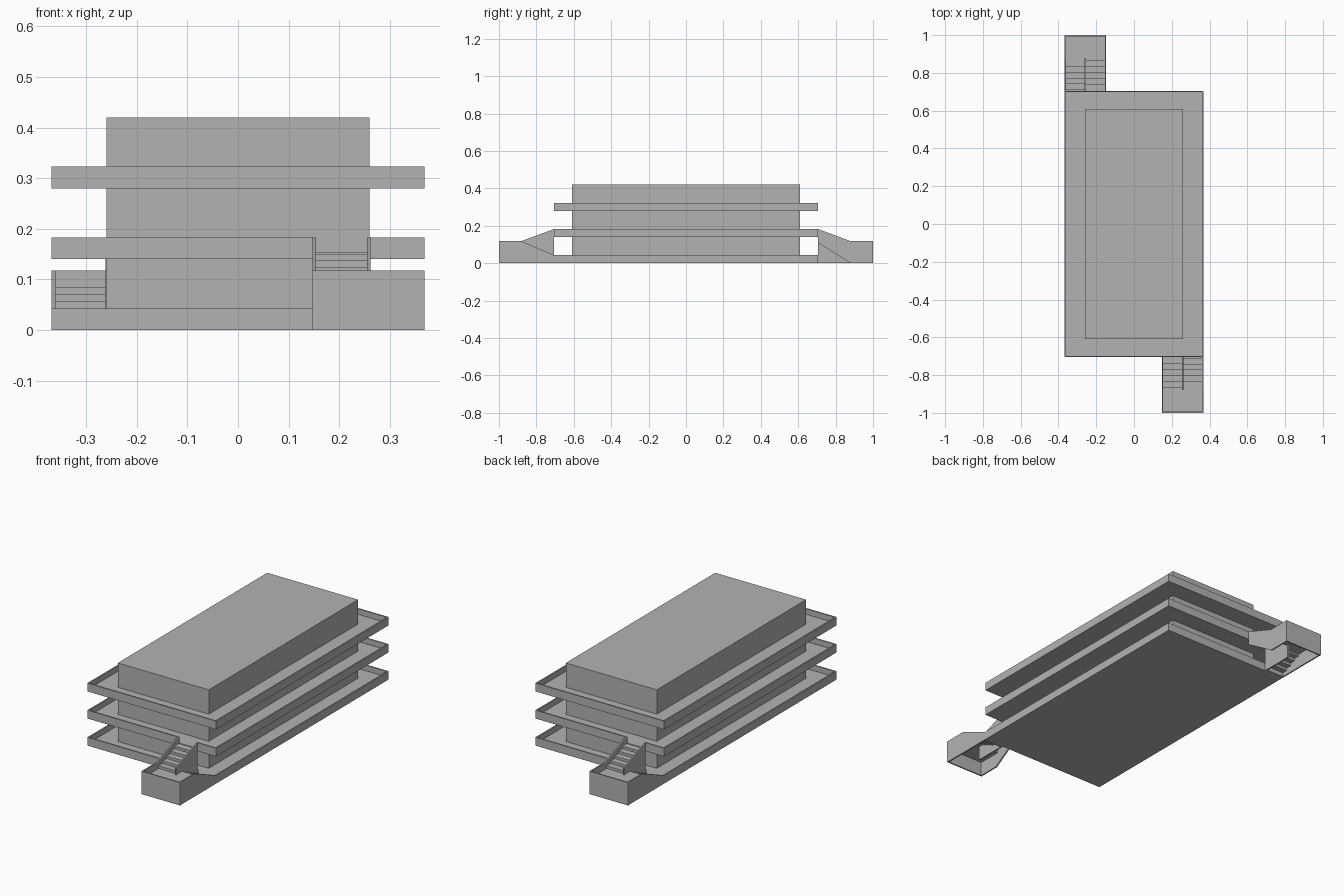
import bpy, bmesh, math
from mathutils import Vector

cube = bpy.data.objects.get("Cube")
if cube:
    bpy.data.objects.remove(cube, do_unlink=True)

grey = bpy.data.materials.new("plain_grey")
grey.use_nodes = True
GREY = (0.45, 0.45, 0.45, 1)
grey.diffuse_color = GREY
grey.node_tree.nodes["Principled BSDF"].inputs["Base Color"].default_value = GREY

HX, HY = 0.368, 0.705          # deck half sizes
WALL = 0.007                   # parapet thickness
FLOOR, RAIL = 0.014, 0.043     # floor and parapet heights above deck base
STOREY = 0.14
LANDING, RAIL_TOP = 0.084, 0.118
IN, MID = 0.147, 0.255         # inner and middle stair wall positions
SLOPE, END = 0.88, 1.0         # where the landing starts and ends


def extrude(name, points, offset, turned=False):
    """Extrude a planar outline along offset; optionally half-turn it about z."""
    clean = [p for i, p in enumerate(points) if p != points[i - 1]]
    bm = bmesh.new()
    face = bm.faces.new([bm.verts.new(p) for p in clean])
    grown = bmesh.ops.extrude_face_region(bm, geom=[face])["geom"]
    verts = [g for g in grown if isinstance(g, bmesh.types.BMVert)]
    bmesh.ops.translate(bm, verts=verts, vec=Vector(offset))
    bmesh.ops.recalc_face_normals(bm, faces=bm.faces[:])
    mesh = bpy.data.meshes.new(name)
    bm.to_mesh(mesh)
    bm.free()
    mesh.materials.append(grey)
    obj = bpy.data.objects.new(name, mesh)
    bpy.context.collection.objects.link(obj)
    if turned:
        obj.rotation_euler.z = math.pi
    return obj


def plan(name, outline, z0, z1, turned=False):
    return extrude(name, [(x, y, z0) for x, y in outline], (0, 0, z1 - z0), turned)


def box(name, x0, x1, y0, y1, z0, z1, turned=False):
    return plan(name, [(x0, y0), (x1, y0), (x1, y1), (x0, y1)], z0, z1, turned)


def side(name, x0, x1, profile, turned):
    """Profile of (distance from centre towards the front, height)."""
    return extrude(name, [(x0, -d, z) for d, z in profile], (x1 - x0, 0, 0), turned)


def steps(start, z, run, rise, count):
    """Stepped line climbing from start along run."""
    line = [(start, z)]
    for i in range(count):
        z += rise
        line += [(start, z), (start + run, z)]
        start += run
    return line


def flight(name, x0, x1, line, shift, turned):
    under = [(d + shift, z - abs(shift)) for d, z in reversed(line)]
    side(name, x0, x1, line + under, turned)


# Main building block
box("building_core", -0.26, 0.26, -0.61, 0.61, FLOOR, 0.42)

# Walkway decks; each parapet is two halves with openings for the stairs
openings = [("lower", MID + WALL, HX - WALL), ("middle", IN + WALL, MID), ("upper", 0, 0)]
for level, (label, a, b) in enumerate(openings):
    z = level * STOREY
    ix, iy = HX - WALL, HY - WALL
    box(label + "_deck_floor", -ix, ix, -iy, iy, z, z + FLOOR)
    half = [(b, -HY), (HX, -HY), (HX, HY), (-a, HY),
            (-a, iy), (ix, iy), (ix, -iy), (b, -iy)]
    for turned in (False, True):
        plan(label + ("_parapet_left" if not turned else "_parapet_right"),
             half, z, z + RAIL, turned)

# Staircases at the front left and, half turned, at the back right
for place, turned in (("front", False), ("back", True)):
    stop = END - WALL
    low_edge, high_edge = 0.83, 0.868
    deck = STOREY + RAIL

    # Walls around the landing and along the flights
    box(place + "_landing_end_wall", IN, HX, -END, -stop, 0, RAIL_TOP, turned)
    side(place + "_outer_stair_wall", HX - WALL, HX,
         [(HY, 0), (HY, RAIL), (SLOPE, RAIL_TOP), (stop, RAIL_TOP), (stop, 0)], turned)
    side(place + "_inner_stair_wall", IN, IN + WALL,
         [(HY, 0.11), (HY, deck), (SLOPE, RAIL_TOP), (stop, RAIL_TOP),
          (stop, 0), (SLOPE, 0)], turned)
    side(place + "_middle_stair_wall", MID, MID + WALL,
         [(HY, 0), (HY, deck), (SLOPE, RAIL_TOP), (SLOPE, 0)], turned)

    # Landing plate, reaching further in beside the lower flight
    plan(place + "_landing",
         [(IN + WALL, -stop), (HX - WALL, -stop), (HX - WALL, -low_edge),
          (MID + WALL, -low_edge), (MID + WALL, -high_edge), (IN + WALL, -high_edge)],
         LANDING - 0.01, LANDING, turned)

    # Lower flight climbs outwards, upper flight climbs back to the middle deck
    rise = (LANDING - FLOOR) / 5
    lower = steps(low_edge - 0.12, FLOOR, 0.03, rise, 4) + [(low_edge, LANDING)]
    flight(place + "_lower_flight", MID + WALL, HX - WALL, lower, 0.006, turned)
    box(place + "_lower_threshold", MID + WALL, HX - WALL,
        -low_edge + 0.114, -HY + WALL, 0, FLOOR, turned)
    upper = steps(high_edge, LANDING, -0.032, 0.0133, 5)
    upper += [(HY, upper[-1][1]), (HY, STOREY + FLOOR), (HY - WALL, STOREY + FLOOR)]
    flight(place + "_upper_flight", IN + WALL, MID, upper, -0.006, turned)
